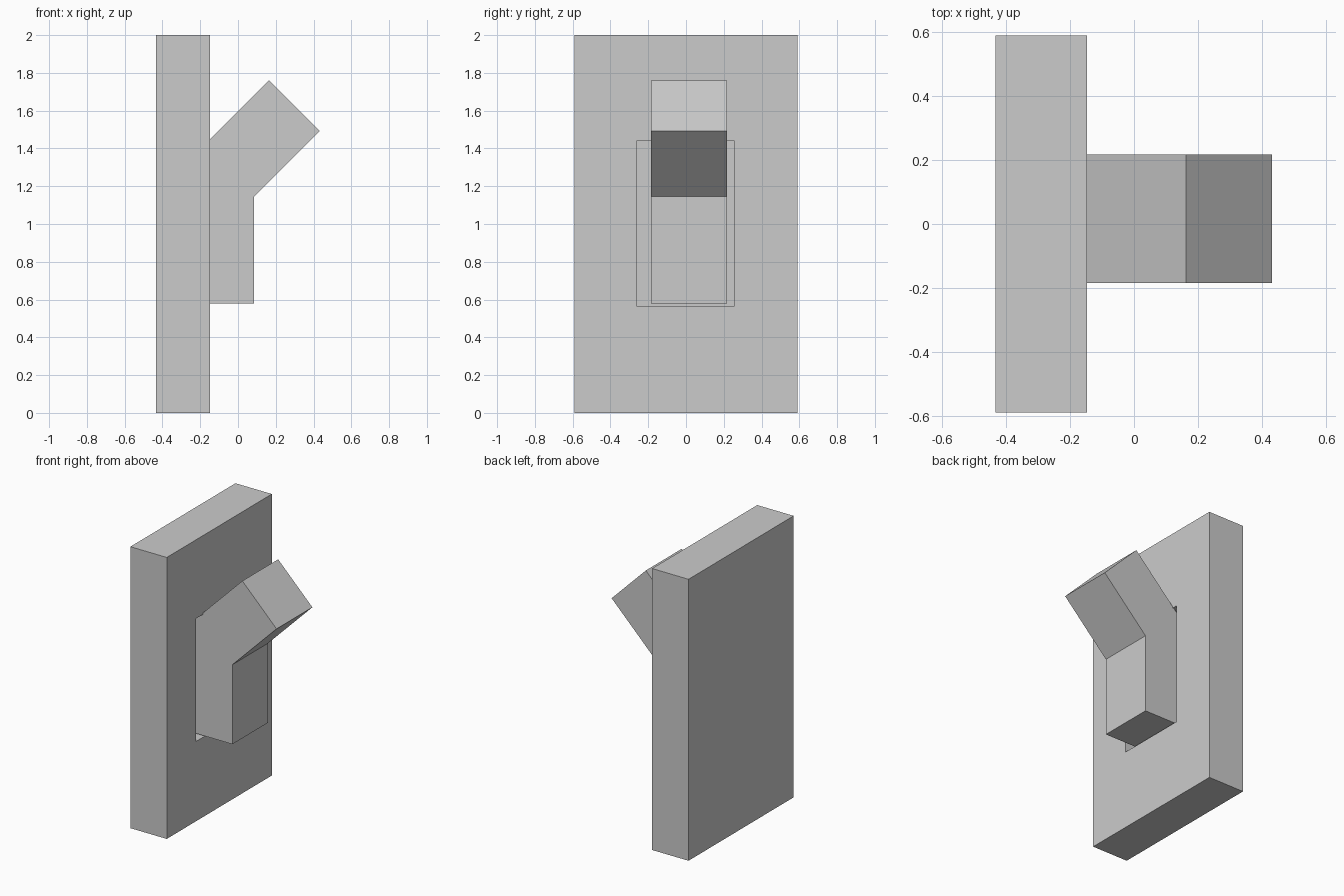
import bpy
import bmesh

if "Cube" in bpy.data.objects:
    bpy.data.objects.remove(bpy.data.objects["Cube"])


def box(bm, x, y, z):
    vs = bmesh.ops.create_cube(bm, size=1)["verts"]
    for v in vs:
        v.co = [lo if c < 0 else hi for c, (lo, hi) in zip(v.co, (x, y, z))]


def finish(bm, name):
    bmesh.ops.recalc_face_normals(bm, faces=bm.faces)
    mesh = bpy.data.meshes.new(name)
    bm.to_mesh(mesh)
    bm.free()
    ob = bpy.data.objects.new(name, mesh)
    bpy.context.collection.objects.link(ob)
    return ob


# Wall plate with a rectangular pocket sunk into its right face
bm = bmesh.new()
box(bm, (-0.433, -0.147), (-0.59, 0.59), (0, 2))
bm.faces.ensure_lookup_table()
front = max(bm.faces, key=lambda f: f.calc_center_median().x)
bmesh.ops.inset_individual(bm, faces=[front], thickness=0.1)
for v in front.verts:
    v.co.y = -0.263 if v.co.y < 0 else 0.258
    v.co.z = 0.567 if v.co.z < 1 else 1.44
pocket = bmesh.ops.extrude_discrete_faces(bm, faces=[front])["faces"][0]
for v in pocket.verts:
    v.co.x = -0.29
finish(bm, "wall_plate")

# Bent lever: side profile (x, z) extruded across y
profile = [(-0.295, 0.58), (0.085, 0.58), (0.085, 1.145),
           (0.432, 1.492), (0.163, 1.761), (-0.295, 1.303)]
bm = bmesh.new()
face = bm.faces.new([bm.verts.new((x, -0.184, z)) for x, z in profile])
side = bmesh.ops.extrude_face_region(bm, geom=[face], use_keep_orig=True)
for v in side["geom"]:
    if isinstance(v, bmesh.types.BMVert):
        v.co.y = 0.218
# Crease across the bend, at the mitre
for y in (-0.184, 0.218):
    pair = [v for v in bm.verts if abs(v.co.y - y) < 1e-4
            and 1.1 < v.co.z < 1.4]
    bmesh.ops.connect_verts(bm, verts=pair)
finish(bm, "lever")
